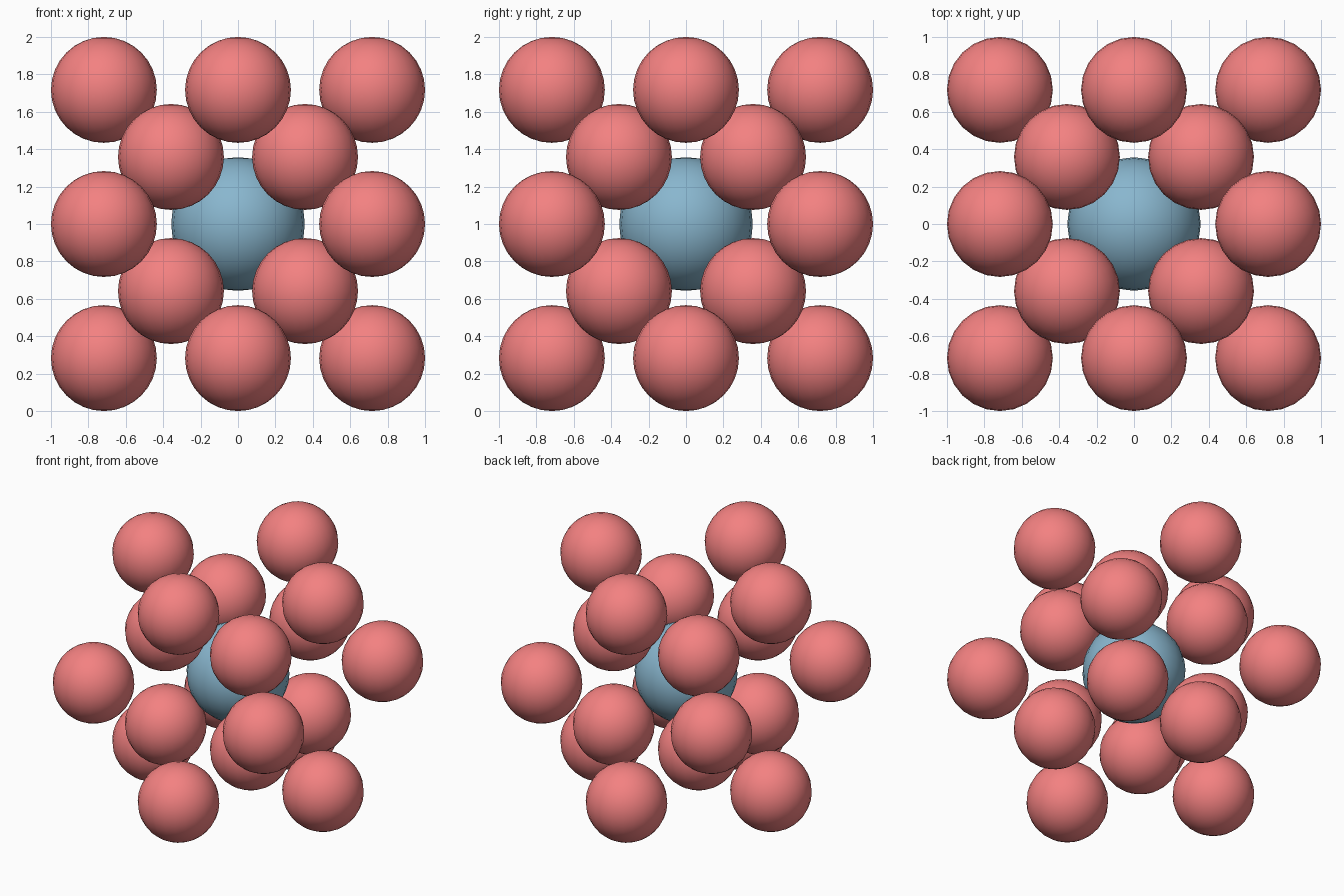
import bpy
from itertools import product

if "Cube" in bpy.data.objects:
    bpy.data.objects.remove(bpy.data.objects["Cube"])

A = 0.3585      # quarter of the lattice cell edge
R_SMALL = 0.283
R_CORE = 0.357


def material(name, rgb):
    m = bpy.data.materials.new(name)
    m.diffuse_color = (*rgb, 1)
    m.use_nodes = True
    m.node_tree.nodes["Principled BSDF"].inputs["Base Color"].default_value = m.diffuse_color
    return m


red = material("coral", (0.9, 0.22, 0.22))
blue = material("steel_blue", (0.25, 0.47, 0.62))


def ball(name, pos, radius, mat):
    bpy.ops.mesh.primitive_uv_sphere_add(segments=24, ring_count=16, radius=radius,
                                         location=(pos[0], pos[1], pos[2] + 1))
    ob = bpy.context.object
    ob.name = name
    ob.data.materials.append(mat)
    bpy.ops.object.shade_smooth()


# Central ball
ball("core_ball", (0, 0, 0), R_CORE, blue)

# Inner shell: eight balls on the corners of a cube
for s in product((-1, 1), repeat=3):
    ball("inner_ball", [A * c for c in s], R_SMALL, red)

# Outer shell: twelve balls on the edge midpoints of a larger cube
for s in product((-1, 0, 1), repeat=3):
    if s.count(0) == 1:
        ball("outer_ball", [2 * A * c for c in s], R_SMALL, red)
